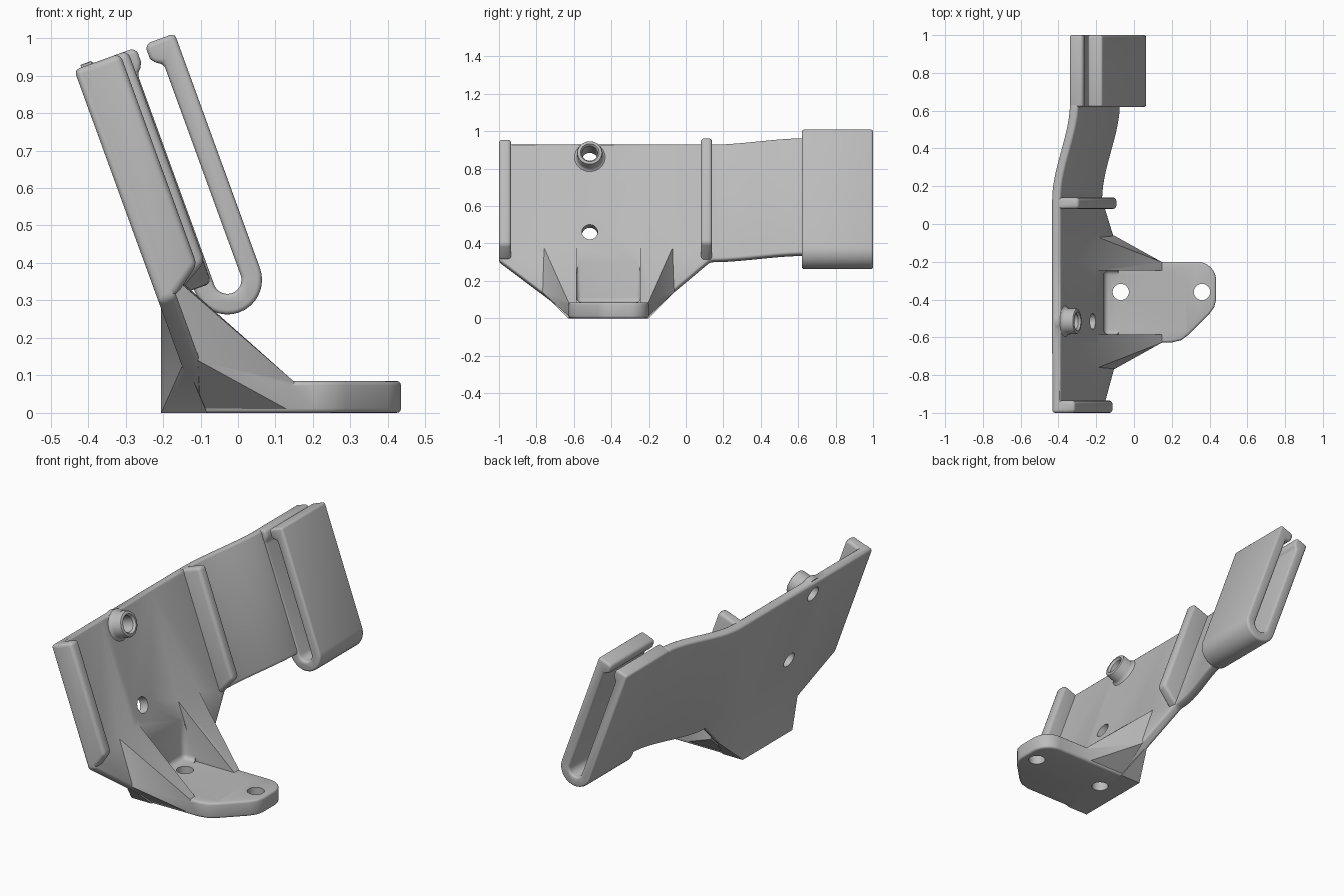
import bpy, bmesh, math
from mathutils import Vector

if "Cube" in bpy.data.objects:
    bpy.data.objects.remove(bpy.data.objects["Cube"])

TILT = math.radians(20)
C, S = math.cos(TILT), math.sin(TILT)
T = 0.05                                   # plate thickness
grey = bpy.data.materials.new("light_grey")
grey.diffuse_color = (0.5, 0.5, 0.5, 1)
grey.use_nodes = True
grey.node_tree.nodes["Principled BSDF"].inputs["Base Color"].default_value = grey.diffuse_color


def P(d, s, y):
    """Point in the tilted plate frame: d = depth, s = distance up the slope."""
    return Vector((-0.437 + d * C - s * S, y, 0.915 + d * S + s * C))


def on_plate(d, z, y):
    return P(d, (z - 0.915 - d * S) / C, y)


def finish(name, bm, bevel=0.0, angle=35):
    bmesh.ops.recalc_face_normals(bm, faces=bm.faces)
    me = bpy.data.meshes.new(name)
    bm.to_mesh(me)
    bm.free()
    me.materials.append(grey)
    ob = bpy.data.objects.new(name, me)
    bpy.context.collection.objects.link(ob)
    if bevel:
        m = ob.modifiers.new("round", 'BEVEL')
        m.width, m.segments = bevel, 3
        m.limit_method, m.angle_limit = 'ANGLE', math.radians(angle)
        apply(ob, m)
    return ob


def apply(ob, mod):
    bpy.context.view_layer.objects.active = ob
    bpy.ops.object.modifier_apply(modifier=mod.name)


def loft(name, rings, bevel=0.0, angle=35):
    """Skin a row of matching closed rings and cap both ends."""
    bm = bmesh.new()
    vs = [[bm.verts.new(p) for p in r] for r in rings]
    n = len(vs[0])
    for a, b in zip(vs, vs[1:]):
        for i in range(n):
            bm.faces.new((a[i], a[(i + 1) % n], b[(i + 1) % n], b[i]))
    bm.faces.new(vs[0])
    bm.faces.new(vs[-1])
    return finish(name, bm, bevel, angle)


def hull(name, pts, bevel=0.0):
    bm = bmesh.new()
    for p in pts:
        bm.verts.new(p)
    bmesh.ops.convex_hull(bm, input=bm.verts)
    bmesh.ops.dissolve_limit(bm, angle_limit=0.01, verts=bm.verts, edges=bm.edges)
    return finish(name, bm, bevel)


def slope_profile(name, prof, y0, y1, bevel):
    return loft(name, [[P(d, s, y) for d, s in prof] for y in (y0, y1)], bevel)


def turned(name, centre, axis, rings, n=32):
    """Round part: rings of (distance along axis, radius)."""
    q = Vector(axis).to_track_quat('Z', 'Y')
    return loft(name, [[Vector(centre) + q @ Vector((r * math.cos(i * math.tau / n),
                r * math.sin(i * math.tau / n), h)) for i in range(n)] for h, r in rings])


def combine(a, b, op):
    m = a.modifiers.new("cut", 'BOOLEAN')
    m.operation, m.solver, m.object = op, 'EXACT', b
    apply(a, m)
    bpy.data.objects.remove(b)


# Tilted plate: tapered lower edge, then a smooth step across to the hook
stations = [(-1, 0, -.66), (-.63, 0, -.955), (-.2, 0, -.955), (.13, 0, -.66)]
for i in range(1, 15):
    t = i / 14
    stations.append((.13 + .51 * t, .1 * t * t * (3 - 2 * t), -.66))
bracket = loft("bracket", [[P(d, b, y), P(d + T, b, y), P(d + T, 0, y), P(d, 0, y)]
                           for y, d, b in stations], 0.014)

parts = []
# End lips on the plate
for y0, y1, d in ((-1, -.935, .13), (.08, .14, .152)):
    parts.append(slope_profile("lip", [(.003, 0), (d, 0), (d, -.60), (.05, -.658), (.003, -.658)],
                               y0, y1, 0.018))

# Hook clip: U-shaped strip with a bead at each open end
cd, cs, ro, ri = .1925, -.666, .0925, .0375
arc = [math.pi + i * math.pi / 16 for i in range(17)]
prof = [(cd + ro * math.cos(a), cs + ro * math.sin(a)) for a in arc]
prof += [(.285, 0), (.205, 0), (.2, -.015), (.2, -.04), (.208, -.056), (.23, -.066)]
prof += [(cd + ri * math.cos(a), cs + ri * math.sin(a)) for a in reversed(arc)]
prof += [(.155, -.066), (.168, -.056), (.175, -.04), (.175, -.015), (.17, 0), (.10, 0)]
parts.append(slope_profile("hook", prof, .62, 1, 0.012))

# Foot plate
outline = [(-.204, -.2), (-.204, -.63), (.2, -.627), (.25, -.615), (.29, -.585),
           (.40, -.475), (.425, -.44), (.435, -.40)]
outline += [(.335 + .1 * math.cos(a), -.3 + .1 * math.sin(a))
            for a in [i * math.pi / 16 for i in range(9)]]
parts.append(loft("foot", [[Vector((x, y, z)) for x, y in outline] for z in (0, .085)], 0.012, 50))

# Block behind the plate, between its back face and the upright rear wall
pts = [Vector((-.205, y, z)) for y in (-.63, -.2) for z in (0, .285)]
for y_edge, y_flare in ((-.63, -.77), (-.2, -.06)):
    pts += [on_plate(.02, 0.0, y_edge), on_plate(.012, .14, y_flare), on_plate(.02, .285, y_edge)]
parts.append(hull("rear_block", pts))

# Flared ribs from the plate down to the foot, mirrored about the foot centre
for k in (1, -1):
    f = lambda off: -.415 + k * off
    pts = [on_plate(.04, .40, f(.17)), on_plate(.04, .39, f(.35)), on_plate(.045, .14, f(.355)),
           Vector((.15, f(.17), .083)), Vector((.15, f(.212), .083)), Vector((.13, f(.212), .01)),
           Vector((-.1, f(.212), .01)), Vector((-.1, f(.17), .01)), on_plate(.02, .3, f(.17)),
           on_plate(.02, .3, f(.3))]
    parts.append(hull("rib", pts))

# Screw bosses
n = Vector((C, 0, S))
boss_s = (-.075, -.501)
for s in boss_s:
    parts.append(turned("boss", P(0, s, -.515), n,
                        [(.02, .082), (.05, .082), (.056, .074), (.066, .069),
                         (.11, .068), (.117, .065), (.12, .06)]))
for p in parts:
    combine(bracket, p, 'UNION')

# Pocket between the ribs
box = [Vector((x, y, z)) for x in (-.16, .3) for y in (-.585, -.245) for z in (.085, .38)]
combine(bracket, hull("pocket", box, 0.025), 'DIFFERENCE')

# Screw holes through the bosses and the foot
for s in boss_s:
    combine(bracket, turned("hole", P(0, s, -.515), n,
                            [(-.1, .042), (.108, .042), (.125, .054), (.2, .054)]), 'DIFFERENCE')
for x in (-.07, .36):
    combine(bracket, turned("hole", (x, -.36, 0), (0, 0, 1), [(-.1, .043), (.13, .043)]), 'DIFFERENCE')

bracket.select_set(True)
bpy.context.view_layer.objects.active = bracket
bpy.ops.object.shade_smooth_by_angle(angle=math.radians(32))
